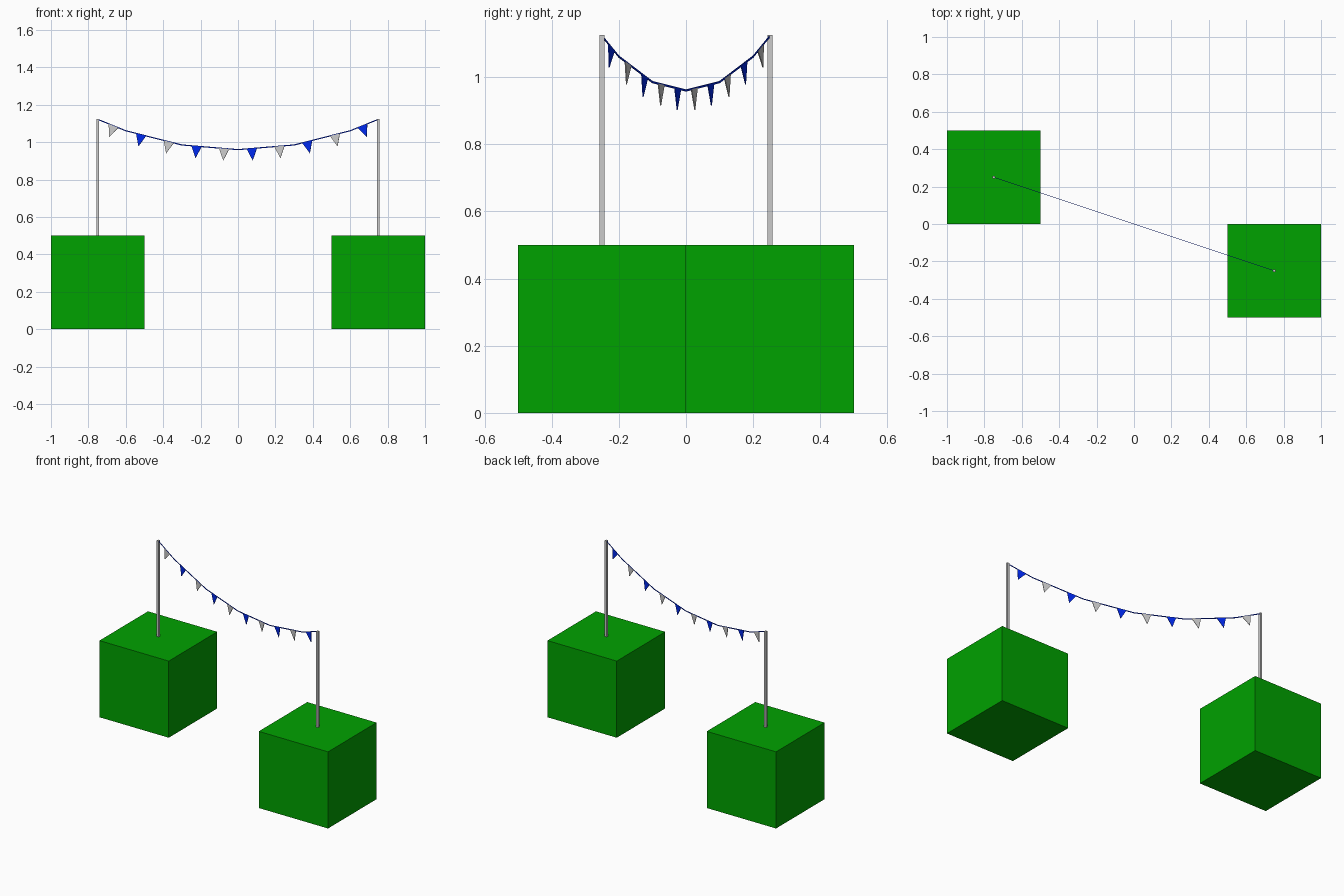
import bpy
from mathutils import Vector

if "Cube" in bpy.data.objects:
    bpy.data.objects.remove(bpy.data.objects["Cube"])


def material(name, color):
    m = bpy.data.materials.new(name)
    m.diffuse_color = (*color, 1)
    m.use_nodes = True
    m.node_tree.nodes["Principled BSDF"].inputs["Base Color"].default_value = m.diffuse_color
    return m


def mesh_object(name, verts, faces, mat=None):
    mesh = bpy.data.meshes.new(name)
    mesh.from_pydata(verts, [], faces)
    if mat:
        mesh.materials.append(mat)
    obj = bpy.data.objects.new(name, mesh)
    bpy.context.collection.objects.link(obj)


green = material("green", (0.0, 0.36, 0.0))
blue = material("blue", (0.0, 0.022, 0.85))

# Hedge blocks with a square pole standing on each
for side, sx in (("left", -1), ("right", 1)):
    x, y = 0.75 * sx, -0.25 * sx
    bpy.ops.mesh.primitive_cube_add(size=0.5, location=(x, y, 0.25))
    block = bpy.context.object
    block.name = side + "_block"
    block.data.materials.append(green)
    bpy.ops.mesh.primitive_cube_add(size=1, location=(x, y, 0.8125))
    pole = bpy.context.object
    pole.name = side + "_pole"
    pole.scale = (0.0145, 0.0145, 0.625)

# Sagging rope: a thin rectangular band in straight segments between the poles
half = [(0, 0.96), (0.3, 0.985), (0.6, 1.061), (0.75, 1.122)]
profile = [(-x, z) for x, z in half[:0:-1]] + half
points = [Vector((x, -x / 3, z)) for x, z in profile]
across = Vector((1, 3, 0)).normalized()
up = Vector((0, 0, 0.003))
verts, faces = [], [(0, 1, 2, 3)]
for p in points:
    verts += [p + across * 0.001 * s + up * t
              for s, t in ((-1, -1), (1, -1), (1, 1), (-1, 1))]
for k in range(0, 4 * len(points) - 4, 4):
    for j in range(4):
        n = (j + 1) % 4
        faces.append((k + j, k + 4 + j, k + 4 + n, k + n))
last = 4 * len(points)
faces.append((last - 1, last - 2, last - 3, last - 4))
mesh_object("rope", verts, faces, blue)

# Pennants hanging square to the rope, alternately grey and blue
for i in range(10):
    x = 0.148 * (i - 4.5)
    a, b = next((a, b) for a, b in zip(points, points[1:]) if a.x <= x <= b.x)
    centre = a.lerp(b, (x - a.x) / (b.x - a.x))
    along = (b - a).normalized()
    down = along.cross(across).normalized()
    if down.z > 0:
        down = -down
    tri = [centre - along * 0.029, centre + along * 0.029, centre + down * 0.064]
    verts = [p - across * 0.0015 for p in tri] + [p + across * 0.0015 for p in tri]
    faces = [(0, 1, 2), (3, 5, 4), (0, 3, 4, 1), (1, 4, 5, 2), (2, 5, 3, 0)]
    mesh_object(f"pennant_{i + 1}", verts, faces, blue if i % 2 else None)
